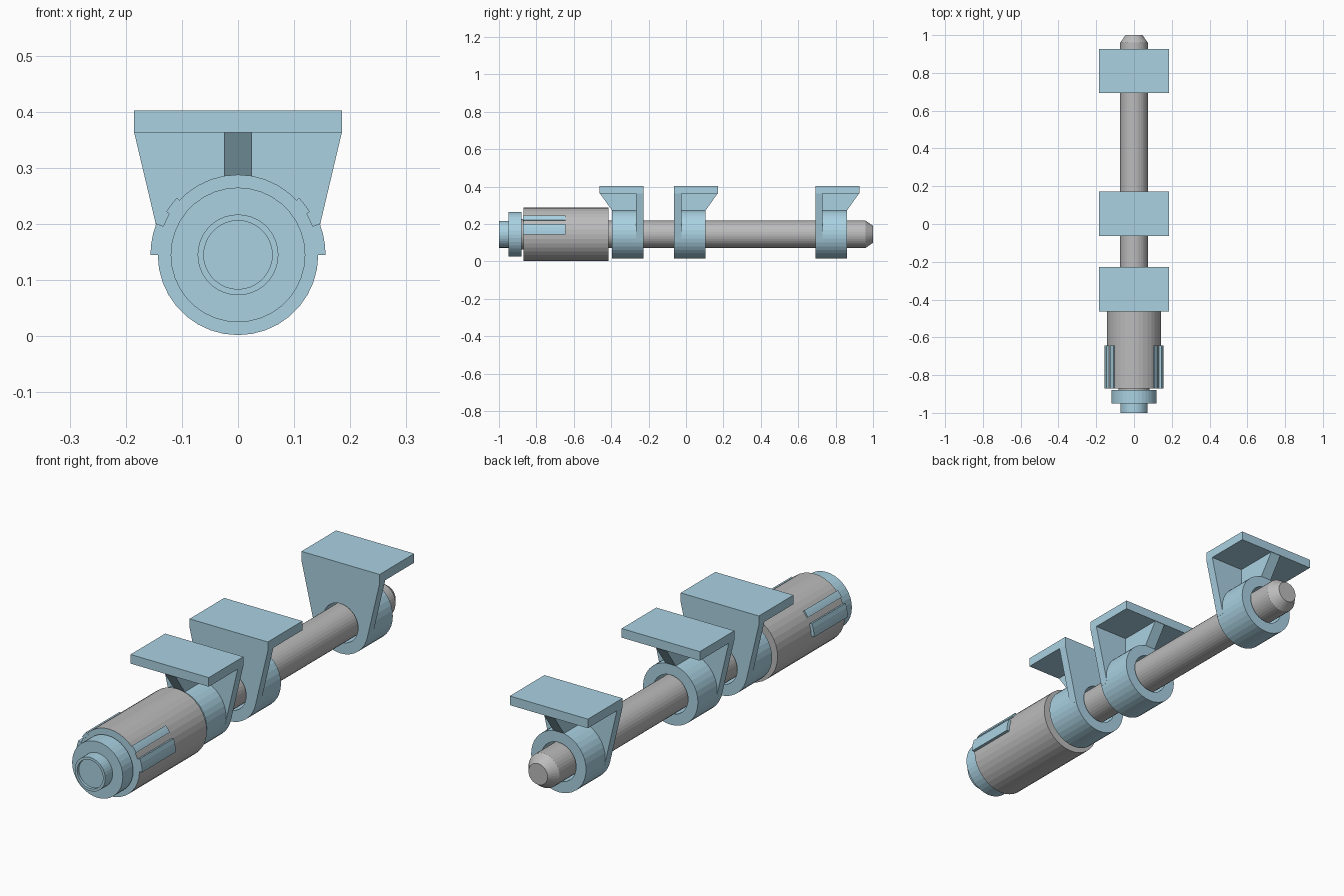
import bpy, bmesh, math

if "Cube" in bpy.data.objects:
    bpy.data.objects.remove(bpy.data.objects["Cube"])

ZC = 0.145   # height of the shaft axis
SEG = 36

blue = bpy.data.materials.new("light_blue")
blue.diffuse_color = (0.40, 0.64, 0.76, 1)
blue.use_nodes = True
blue.node_tree.nodes["Principled BSDF"].inputs["Base Color"].default_value = blue.diffuse_color
grey = bpy.data.materials.new("grey")
grey.diffuse_color = (0.5, 0.5, 0.5, 1)
grey.use_nodes = True
grey.node_tree.nodes["Principled BSDF"].inputs["Base Color"].default_value = grey.diffuse_color


def finish(name, bm, mat=None):
    bmesh.ops.remove_doubles(bm, verts=bm.verts, dist=1e-5)
    bmesh.ops.recalc_face_normals(bm, faces=bm.faces)
    me = bpy.data.meshes.new(name)
    bm.to_mesh(me)
    bm.free()
    ob = bpy.data.objects.new(name, me)
    bpy.context.collection.objects.link(ob)
    if mat:
        me.materials.append(mat)
    return ob


def lathe(name, profile, mat=None, closed=False):
    """Spin (radius, y) points around the shaft axis."""
    bm = bmesh.new()
    rings = []
    for r, y in profile:
        rings.append([bm.verts.new((r * math.sin(2 * math.pi * i / SEG), y,
                                    ZC + r * math.cos(2 * math.pi * i / SEG)))
                      for i in range(SEG)])
    pairs = list(zip(rings, rings[1:]))
    if closed:
        pairs.append((rings[-1], rings[0]))
    else:
        bm.faces.new(rings[0])
        bm.faces.new(rings[-1])
    for a, b in pairs:
        for i in range(SEG):
            j = (i + 1) % SEG
            bm.faces.new((a[i], a[j], b[j], b[i]))
    return finish(name, bm, mat)


def prism(name, pts, axis, lo, hi, mat=None):
    """Extrude a 2D outline along y (points x,z) or along x (points y,z)."""
    bm = bmesh.new()
    place = (lambda p, t: (p[0], t, p[1])) if axis == 'y' else (lambda p, t: (t, p[0], p[1]))
    a = [bm.verts.new(place(p, lo)) for p in pts]
    b = [bm.verts.new(place(p, hi)) for p in pts]
    bm.faces.new(a)
    bm.faces.new(b)
    for i in range(len(pts)):
        j = (i + 1) % len(pts)
        bm.faces.new((a[i], a[j], b[j], b[i]))
    return finish(name, bm, mat)


# Main shaft with chamfered tip
lathe("shaft", [(0.073, -0.90), (0.073, 0.96), (0.045, 1.0)], grey)

# Drum with a blue front face
drum = lathe("drum", [(0.143, -0.87), (0.143, -0.415)], grey)
drum.data.materials.append(blue)
for f in drum.data.polygons:
    if f.normal.y < -0.9:
        f.material_index = 1
lathe("drum_neck", [(0.082, -0.885), (0.082, -0.865)], grey)

# End collar and recessed hub
lathe("end_collar", [(0.12, -0.95), (0.12, -0.88)], blue)
lathe("end_hub", [(0.061, -0.988), (0.061, -1.0), (0.072, -1.0), (0.072, -0.945)], blue)

# Raised ribs on both sides of the drum
for side, label in ((1, "right"), (-1, "left")):
    for k, (a0, a1, r) in enumerate(((0, 21, 0.156), (31, 43, 0.149))):
        angles = [math.radians(a0 + (a1 - a0) * i / 3) for i in range(4)]
        pts = [(side * r * math.cos(a), ZC + r * math.sin(a)) for a in angles]
        pts += [(side * 0.135 * math.cos(a), ZC + 0.135 * math.sin(a)) for a in reversed(angles)]
        prism(f"drum_rib_{label}_{k + 1}", pts, 'y', -0.871, -0.643, blue)


# Hanger brackets: bearing ring, web, gusset and mounting plate
def bracket(name, y0, d):
    ys = lambda t: y0 + d * t
    lathe(name + "_ring", [(0.083, ys(0)), (0.13, ys(0)), (0.13, ys(0.168)), (0.083, ys(0.168))],
          blue, closed=True)
    # web outline: tapered sides, notched around the bore
    arc = [math.radians(-14 + 208 * i / 18) for i in range(19)]
    pts = [(-0.185, 0.363), (-0.126, 0.113)]
    pts += [(0.11 * math.cos(a), ZC + 0.11 * math.sin(a)) for a in reversed(arc)]
    pts += [(0.126, 0.113), (0.185, 0.363)]
    prism(name + "_web", pts, 'y', ys(0), ys(0.038), blue)
    prism(name + "_gusset", [(ys(0.02), 0.363), (ys(0.232), 0.363), (ys(0.168), 0.273),
                             (ys(0.168), 0.26), (ys(0.02), 0.26)], 'x', -0.025, 0.025, blue)
    prism(name + "_plate", [(-0.185, 0.363), (0.185, 0.363), (0.185, 0.402), (-0.185, 0.402)],
          'y', ys(0), ys(0.234), blue)


bracket("front_bracket", -0.228, -1)
bracket("middle_bracket", -0.063, 1)
bracket("rear_bracket", 0.693, 1)
